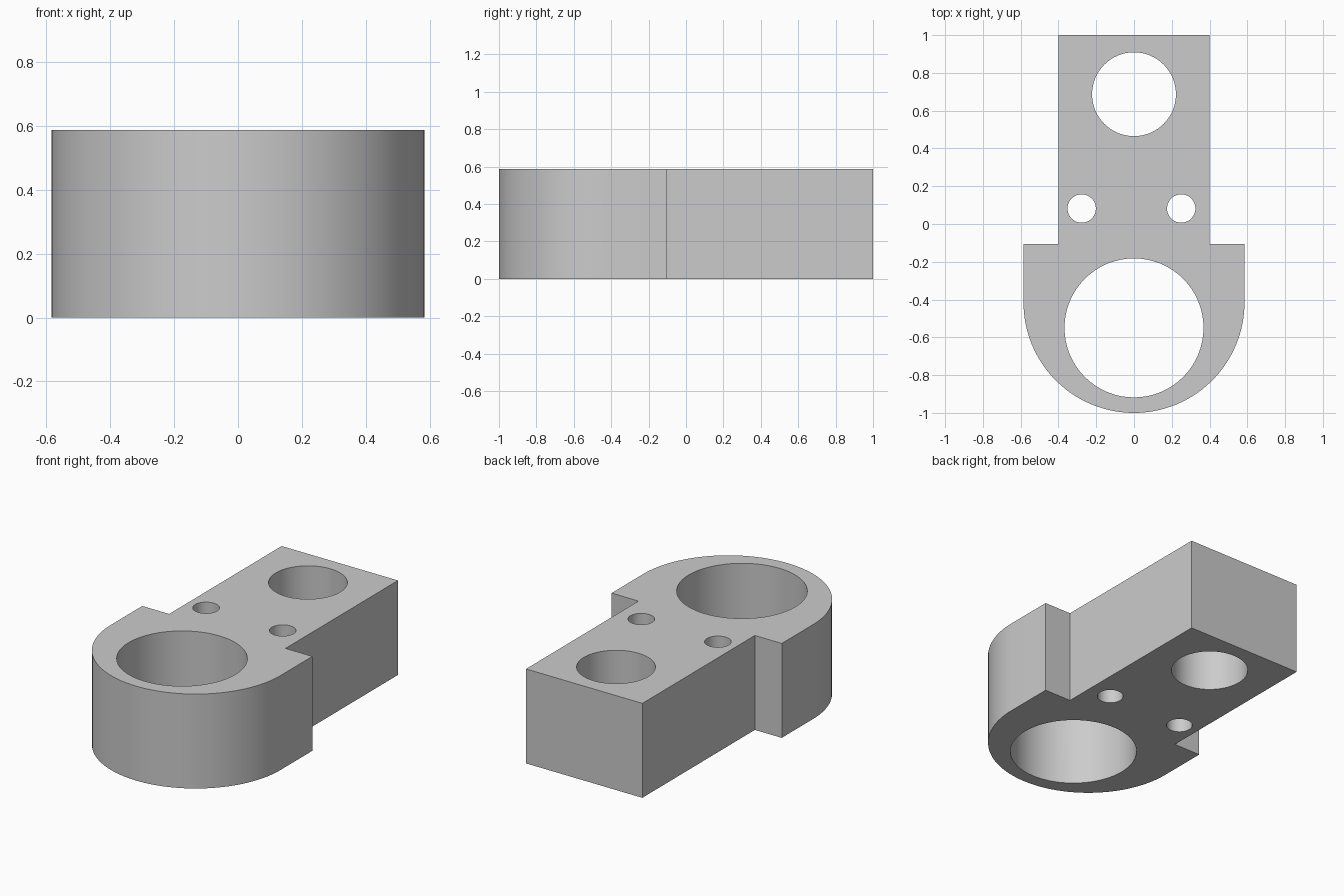
import bpy, bmesh
from math import pi, cos, sin, radians

if "Cube" in bpy.data.objects:
    bpy.data.objects.remove(bpy.data.objects["Cube"])

HEIGHT = 0.587
HEAD_R, HEAD_Y = 0.585, -0.415     # rounded head
SHOULDER_Y, ARM_X = -0.105, 0.4    # step from head to arm
ARC_STEPS = 64

grey = bpy.data.materials.new("plain_grey")
grey.use_nodes = True
colour = (0.6, 0.6, 0.6, 1)
grey.diffuse_color = colour
grey.node_tree.nodes["Principled BSDF"].inputs["Base Color"].default_value = colour


def prism(name, outline, z0, z1):
    """Extrude a counter-clockwise outline from z0 to z1."""
    bm = bmesh.new()
    base = bm.faces.new([bm.verts.new((x, y, z0)) for x, y in outline])
    top = bmesh.ops.extrude_face_region(bm, geom=[base], use_keep_orig=True)["geom"]
    for v in top:
        if isinstance(v, bmesh.types.BMVert):
            v.co.z = z1
    bmesh.ops.recalc_face_normals(bm, faces=bm.faces)
    mesh = bpy.data.meshes.new(name)
    bm.to_mesh(mesh)
    bm.free()
    mesh.materials.append(grey)
    obj = bpy.data.objects.new(name, mesh)
    bpy.context.collection.objects.link(obj)
    return obj


def arc(x, y, r, start, end, steps):
    angles = [start + (end - start) * i / steps for i in range(steps + 1)]
    return [(x + r * cos(a), y + r * sin(a)) for a in angles]


# Body: half-round head, square shoulders, straight arm
outline = arc(0, HEAD_Y, HEAD_R, pi, 2 * pi, ARC_STEPS)
outline += [(HEAD_R, SHOULDER_Y), (ARM_X, SHOULDER_Y), (ARM_X, 1),
            (-ARM_X, 1), (-ARM_X, SHOULDER_Y), (-HEAD_R, SHOULDER_Y)]
body = prism("bracket_body", outline, 0, HEIGHT)

# Through holes: x, y, radius
holes = {
    "large_bore": (0, -0.55, 0.368),
    "arm_bore": (0, 0.687, 0.222),
    "right_pin_hole": (-0.277, 0.082, 0.075),
    "left_pin_hole": (0.25, 0.082, 0.075),
}
cutters = []
for name, (x, y, r) in holes.items():
    circle = arc(x, y, r, 0, 2 * pi, ARC_STEPS)[:-1]
    cutter = prism(name + "_cutter", circle, -0.1, HEIGHT + 0.1)
    cutter.hide_render = True
    cutters.append(cutter)
    cut = body.modifiers.new(name, 'BOOLEAN')
    cut.operation, cut.solver, cut.object = 'DIFFERENCE', 'EXACT', cutter

# Apply the cuts, drop the cutters and smooth the curved walls
bpy.ops.object.select_all(action='DESELECT')
body.select_set(True)
bpy.context.view_layer.objects.active = body
for name in holes:
    bpy.ops.object.modifier_apply(modifier=name)
for cutter in cutters:
    bpy.data.objects.remove(cutter)
bpy.ops.object.shade_smooth_by_angle(angle=radians(30))
